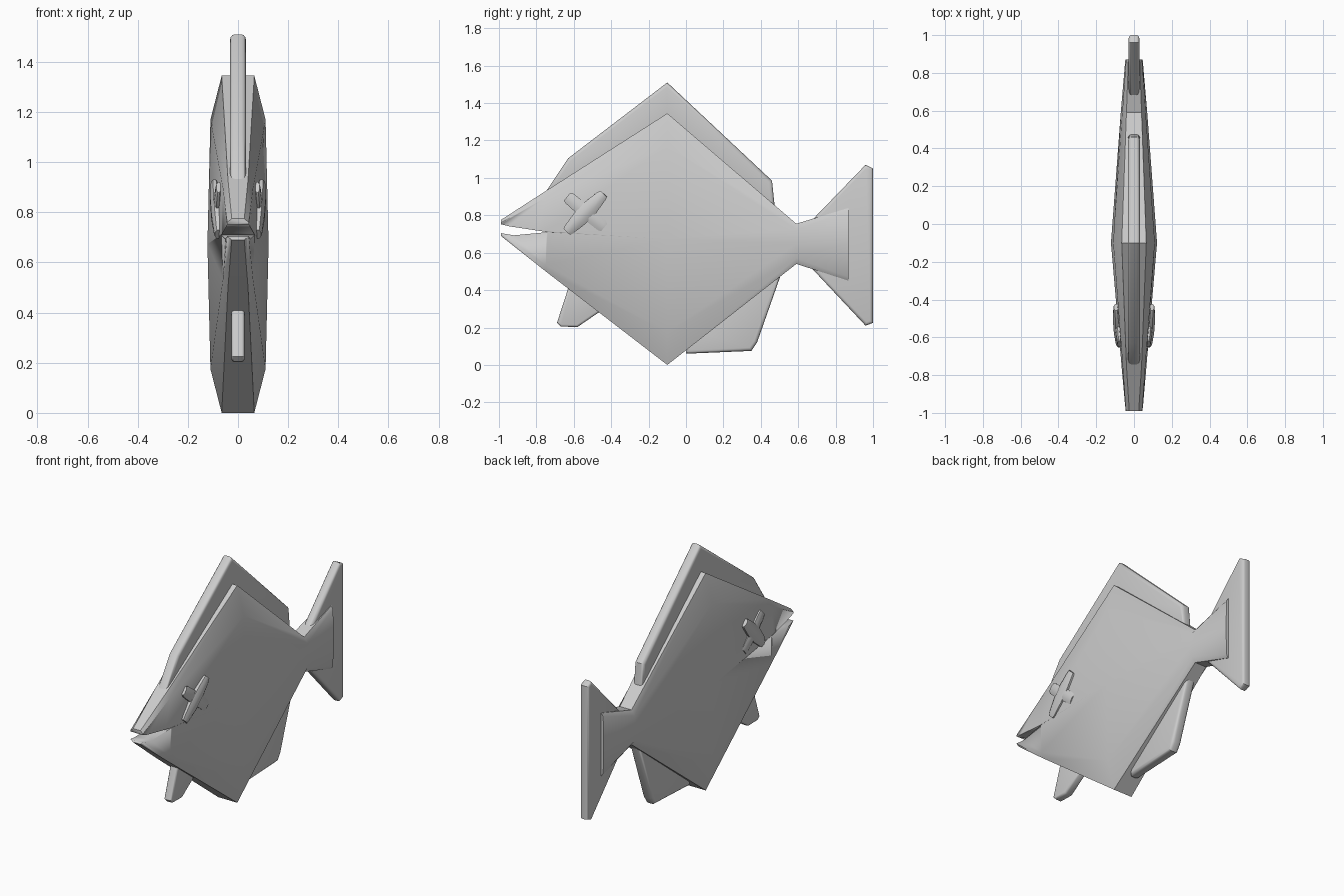
import bpy, bmesh, math
from mathutils import Vector

if "Cube" in bpy.data.objects:
    bpy.data.objects.remove(bpy.data.objects["Cube"])

grey = bpy.data.materials.new("light_grey")
grey.diffuse_color = (0.6, 0.6, 0.6, 1)
grey.use_nodes = True
grey.node_tree.nodes["Principled BSDF"].inputs["Base Color"].default_value = grey.diffuse_color


def finish(name, bm, angle=35):
    bmesh.ops.recalc_face_normals(bm, faces=bm.faces)
    me = bpy.data.meshes.new(name)
    bm.to_mesh(me)
    bm.free()
    ob = bpy.data.objects.new(name, me)
    bpy.context.collection.objects.link(ob)
    me.materials.append(grey)
    bpy.ops.object.select_all(action='DESELECT')
    bpy.context.view_layer.objects.active = ob
    ob.select_set(True)
    bpy.ops.object.shade_smooth_by_angle(angle=math.radians(angle))
    return ob


def loft(bm, rings):
    """Skin closed rings of equal size and cap both ends."""
    vs = [[bm.verts.new(p) for p in r] for r in rings]
    n = len(vs[0])
    for a, b in zip(vs, vs[1:]):
        for i in range(n):
            bm.faces.new((a[i], a[(i + 1) % n], b[(i + 1) % n], b[i]))
    bm.faces.new(vs[0])
    bm.faces.new(vs[-1])


def plate(name, outline, half, round_edge=0.0):
    """Side-on (y, z) outline, thickened along x, with rounded edges."""
    bm = bmesh.new()
    loft(bm, [[(x, y, z) for y, z in outline] for x in (-half, half)])
    if round_edge:
        bmesh.ops.recalc_face_normals(bm, faces=bm.faces)
        rim = [e for e in bm.edges if abs(e.verts[0].co.x - e.verts[1].co.x) < 1e-5]
        bmesh.ops.bevel(bm, geom=rim, offset=round_edge, segments=3,
                        profile=0.5, affect='EDGES', clamp_overlap=True)
    return finish(name, bm)


# Body: y, bottom, top, edge inset, rim / shoulder / middle half widths
stations = [(-0.99, 0.69, 0.775, 0.015, 0.025, 0.043, 0.046),
            (-0.75, 0.50, 0.93, 0.035, 0.040, 0.060, 0.066),
            (-0.10, 0.00, 1.345, 0.175, 0.065, 0.110, 0.122),
            (0.59, 0.54, 0.755, 0.030, 0.040, 0.062, 0.070),
            (0.87, 0.45, 0.84, 0.020, 0.030, 0.042, 0.046)]
rings = []
for y, lo, hi, d, rim, sh, mid in stations:
    side = [(rim, lo), (sh, lo + d), (mid, (lo + hi) / 2), (sh, hi - d), (rim, hi)]
    rings.append([(x, y, z) for x, z in side] + [(-x, y, z) for x, z in reversed(side)])
bm = bmesh.new()
loft(bm, rings)
body = finish("body", bm)

# Mouth: wedge cut through the snout
wedge = plate("mouth_cutter", [(-1.05, 0.768), (-0.95, 0.742), (-0.74, 0.71),
                               (-0.92, 0.693), (-1.05, 0.715)], 0.2)
wedge.hide_render = True
wedge.hide_set(True)
cut = body.modifiers.new("mouth", 'BOOLEAN')
cut.operation = 'DIFFERENCE'
cut.solver = 'EXACT'
cut.object = wedge
bpy.context.view_layer.objects.active = body
bpy.ops.object.modifier_apply(modifier="mouth")
bpy.data.objects.remove(wedge)

# Fins
plate("dorsal_fin", [(-0.76, 0.91), (-0.63, 1.105), (-0.10, 1.51), (0.46, 0.985),
                     (0.475, 0.84), (-0.10, 1.25)], 0.032, 0.018)
plate("tail_fin", [(0.66, 0.76), (0.96, 1.07), (1.0, 1.05), (1.0, 0.225),
                   (0.96, 0.21), (0.66, 0.53)], 0.028, 0.016)
plate("anal_fin", [(0.0, 0.06), (0.35, 0.075), (0.38, 0.12), (0.51, 0.49),
                   (0.35, 0.50), (0.0, 0.20)], 0.032, 0.018)
plate("pelvic_fin", [(-0.69, 0.225), (-0.67, 0.205), (-0.58, 0.203), (-0.46, 0.285),
                     (-0.42, 0.38), (-0.62, 0.44)], 0.026, 0.012)


def eye_bar(name, start, end, end_r, mid_r, thick):
    """Eight-sided bar, fatter in the middle."""
    a, b = Vector(start), Vector(end)
    axis = (b - a).normalized()
    out = (Vector((1, 0, 0)) - axis * axis.x).normalized()
    wide = axis.cross(out)
    bar = []
    for t, k in ((0, 0.8), (0.06, 1), (0.35, None), (0.65, None), (0.94, 1), (1, 0.8)):
        r = mid_r if k is None else end_r * k
        th = thick * (1 if k is None else 0.75 * k)
        bar.append([a.lerp(b, t)
                    + wide * r * math.cos(math.pi * (i + 0.5) / 4) / 0.924
                    + out * th * math.sin(math.pi * (i + 0.5) / 4) / 0.924
                    for i in range(8)])
    bm = bmesh.new()
    loft(bm, bar)
    finish(name, bm, 50)


# Crossed eye bars on both sides
for label, s in (("right", 1), ("left", -1)):
    eye_bar(label + "_eye_front_bar", (s * 0.079, -0.637, 0.712), (s * 0.094, -0.44, 0.915),
            0.030, 0.042, 0.022)
    eye_bar(label + "_eye_back_bar", (s * 0.077, -0.635, 0.90), (s * 0.088, -0.437, 0.735),
            0.033, 0.036, 0.016)
